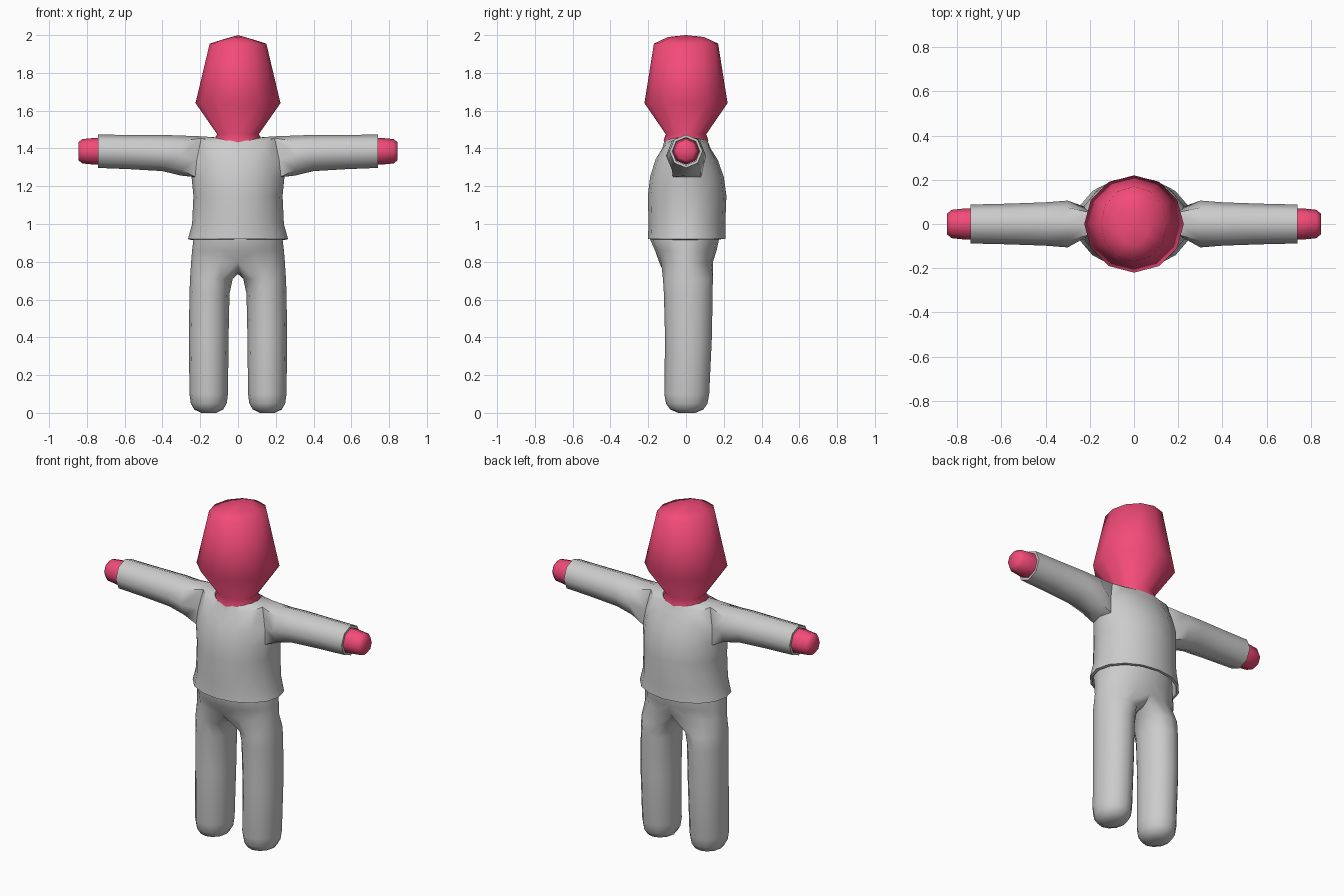
import bpy, bmesh, math

if "Cube" in bpy.data.objects:
    bpy.data.objects.remove(bpy.data.objects["Cube"])

def ring(bm, n, a0, step, fn):
    """n verts, fn(cos, sin) -> position"""
    out = []
    for i in range(n):
        a = math.radians(a0 + step * i)
        out.append(bm.verts.new(fn(math.cos(a), math.sin(a))))
    return out

def loft(bm, rings, closed=True, flip=False, skip=()):
    for j in range(len(rings) - 1):
        a, b = rings[j], rings[j + 1]
        n = len(a)
        for i in range(n if closed else n - 1):
            if (j, i) in skip:
                continue
            k = (i + 1) % n
            f = [a[i], a[k], b[k], b[i]]
            bm.faces.new(f[::-1] if flip else f)

def finish(bm, name, mirror=False, thickness=0, mat=None, angle=50):
    bmesh.ops.delete(bm, geom=[v for v in bm.verts if not v.link_faces], context='VERTS')
    me = bpy.data.meshes.new(name)
    bm.to_mesh(me)
    bm.free()
    ob = bpy.data.objects.new(name, me)
    bpy.context.collection.objects.link(ob)
    if mirror:
        ob.modifiers.new("mirror", 'MIRROR')
    if thickness:
        s = ob.modifiers.new("cloth", 'SOLIDIFY')
        s.thickness, s.offset = thickness, -1
    if mat:
        me.materials.append(mat)
    bpy.ops.object.select_all(action='DESELECT')
    ob.select_set(True)
    bpy.context.view_layer.objects.active = ob
    if mirror:
        bpy.ops.object.convert(target='MESH')
    bpy.ops.object.shade_smooth_by_angle(angle=math.radians(angle))
    return ob

def half_ring(bm, z, dz, rx, cy, ry):
    """right half of a body section, front to back"""
    return ring(bm, 9, -90, 22.5,
                lambda c, s: (rx * c if c > 1e-6 else 0, cy + ry * s, z + dz * c * c))

pink = bpy.data.materials.new("pink")
pink.diffuse_color = (0.9, 0.07, 0.19, 1)
pink.use_nodes = True
pink.node_tree.nodes["Principled BSDF"].inputs["Base Color"].default_value = pink.diffuse_color

# head and neck: z, bulge in z, rx, ry
bm = bmesh.new()
rings = []
for z, dz, rx, ry in [(1.40, 0, .13, .115), (1.445, 0, .128, .118), (1.475, 0, .11, .107),
                      (1.64, 0, .225, .22), (1.955, 0, .15, .17), (1.98, .01, .07, .095)]:
    rings.append(ring(bm, 12, 0, 30, lambda c, s: (rx * c, ry * s, z + dz * s * s)))
loft(bm, rings)
top = bm.verts.new((0, 0, 2.0))
for i in range(12):
    bm.faces.new((rings[-1][i], rings[-1][(i + 1) % 12], top))
finish(bm, "head", mat=pink, angle=65)

# sweater: half torso with an opening for the sleeve, then mirrored
bm = bmesh.new()
torso = [half_ring(bm, *p) for p in [
    (.92, 0, .265, .004, .206), (1.0, 0, .243, .005, .203), (1.15, 0, .236, .006, .208),
    (1.25, 0, .246, .005, .195), (1.34, 0, .236, .003, .165),
    (1.40, .065, .21, .002, .128), (1.44, .02, .13, 0, .115)]]
loft(bm, torso, closed=False, skip={(3, 3), (3, 4), (4, 3), (4, 4)})
lo, mid, hi = torso[3:6]
sleeve = [[mid[5], hi[5], hi[4], hi[3], mid[3], lo[3], lo[4], lo[5]]]
for x, cz, ry, rz in [(.30, 1.362, .106, .106), (.40, 1.376, .098, .096),
                      (.57, 1.381, .092, .091), (.74, 1.385, .088, .088)]:
    sleeve.append(ring(bm, 8, 0, 45, lambda c, s: (x, ry * c, cz + rz * s)))
loft(bm, sleeve)
finish(bm, "sweater", mirror=True, thickness=.015)

# trousers: half hips flowing into one leg, then mirrored
bm = bmesh.new()
hips = [half_ring(bm, *p) for p in [
    (.80, 0, .248, 0, .143), (.86, 0, .243, -.001, .163),
    (.92, 0, .236, -.008, .183), (.98, 0, .225, -.004, .18)]]
loft(bm, hips, closed=False)
crotch = [bm.verts.new((0, y, z)) for y, z in [(.075, .75), (0, .735), (-.075, .75)]]
leg = [hips[0] + crotch]
for z, cx, rx, cy, ry in [(.71, .141, .113, .01, .132), (.63, .151, .106, .012, .129),
                          (.40, .155, .105, .013, .124), (.10, .155, .102, .004, .119),
                          (.05, .155, .095, .004, .11), (.018, .155, .077, .004, .088),
                          (0, .155, .04, .004, .045)]:
    leg.append(ring(bm, 12, -120, 30, lambda c, s: (cx + rx * c, cy + ry * s, z)))
loft(bm, leg, flip=True)
bm.faces.new(leg[-1][::-1])
finish(bm, "trousers", mirror=True, angle=65)

# hands
bm = bmesh.new()
rings = []
for x, r in [(.68, .07), (.76, .071), (.825, .064), (.845, .047)]:
    rings.append(ring(bm, 8, 0, 45, lambda c, s: (x, r * c, 1.385 + r * s)))
loft(bm, rings)
bm.faces.new(rings[-1])
finish(bm, "hands", mirror=True, mat=pink, angle=65)
